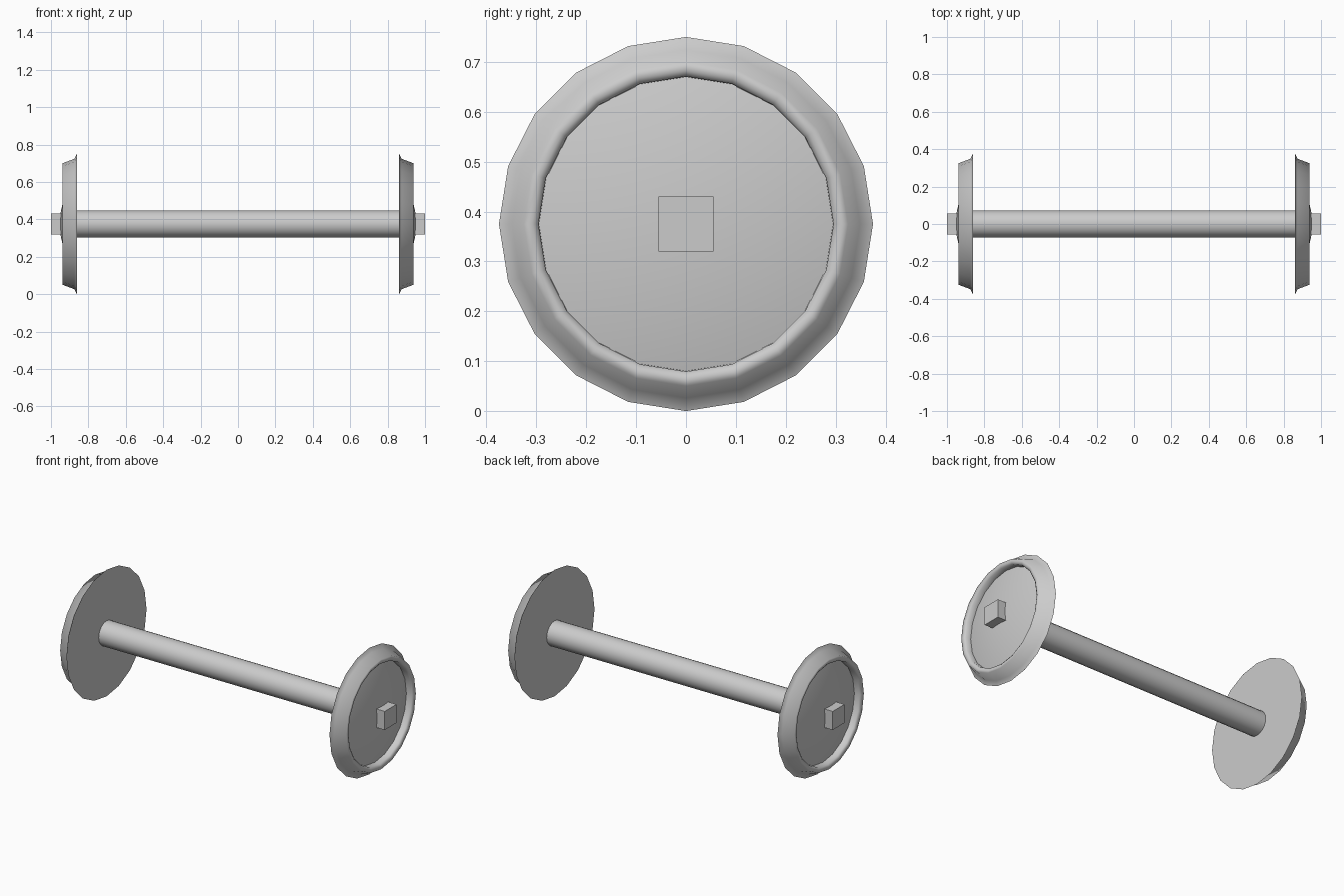
import bpy, bmesh, math
from mathutils import Matrix

cube = bpy.data.objects.get("Cube")
if cube:
    bpy.data.objects.remove(cube, do_unlink=True)

CENTRE_Z = 0.375
SIDES = 20

steel = bpy.data.materials.new("grey steel")
steel.use_nodes = True
colour = (0.6, 0.6, 0.6, 1)
steel.diffuse_color = colour
steel.node_tree.nodes["Principled BSDF"].inputs["Base Color"].default_value = colour


def finish(name, bm, angle):
    bmesh.ops.recalc_face_normals(bm, faces=bm.faces)
    mesh = bpy.data.meshes.new(name)
    bm.to_mesh(mesh)
    bm.free()
    mesh.materials.append(steel)
    obj = bpy.data.objects.new(name, mesh)
    obj.location.z = CENTRE_Z
    bpy.context.collection.objects.link(obj)
    bpy.ops.object.select_all(action='DESELECT')
    obj.select_set(True)
    bpy.context.view_layer.objects.active = obj
    bpy.ops.object.shade_smooth_by_angle(angle=math.radians(angle))
    return obj


def lathe(name, profile, side=1, angle=40):
    """Spin (x, radius) points around the x axis."""
    bm = bmesh.new()
    rings = []
    for x, r in profile:
        if r == 0:
            rings.append([bm.verts.new((side * x, 0, 0))] * SIDES)
        else:
            turns = [2 * math.pi * i / SIDES for i in range(SIDES)]
            rings.append([bm.verts.new((side * x, r * math.sin(t), r * math.cos(t)))
                          for t in turns])
    for a, b in zip(rings, rings[1:]):
        for i in range(SIDES):
            j = (i + 1) % SIDES
            bm.faces.new(list(dict.fromkeys((a[i], a[j], b[j], b[i]))))
    return finish(name, bm, angle)


# Axle shaft between the wheels
lathe("axle", [(-0.865, 0), (-0.865, 0.073), (0.865, 0.073), (0.865, 0)])

# Flat back, flange, tapered tread, rounded lip, recessed domed face
wheel = [(0.862, 0), (0.862, 0.375), (0.874, 0.349), (0.938, 0.325),
         (0.938, 0.308), (0.93, 0.296), (0.897, 0.295), (0.962, 0)]

for label, side in (("left", 1), ("right", -1)):
    lathe(label + "_wheel", wheel, side, 75)

    # Square axle end
    bm = bmesh.new()
    bmesh.ops.create_cube(bm, size=1, matrix=Matrix.Translation((side * 0.965, 0, 0))
                          @ Matrix.Diagonal((0.07, 0.11, 0.11, 1)))
    finish(label + "_axle_end", bm, 30)
